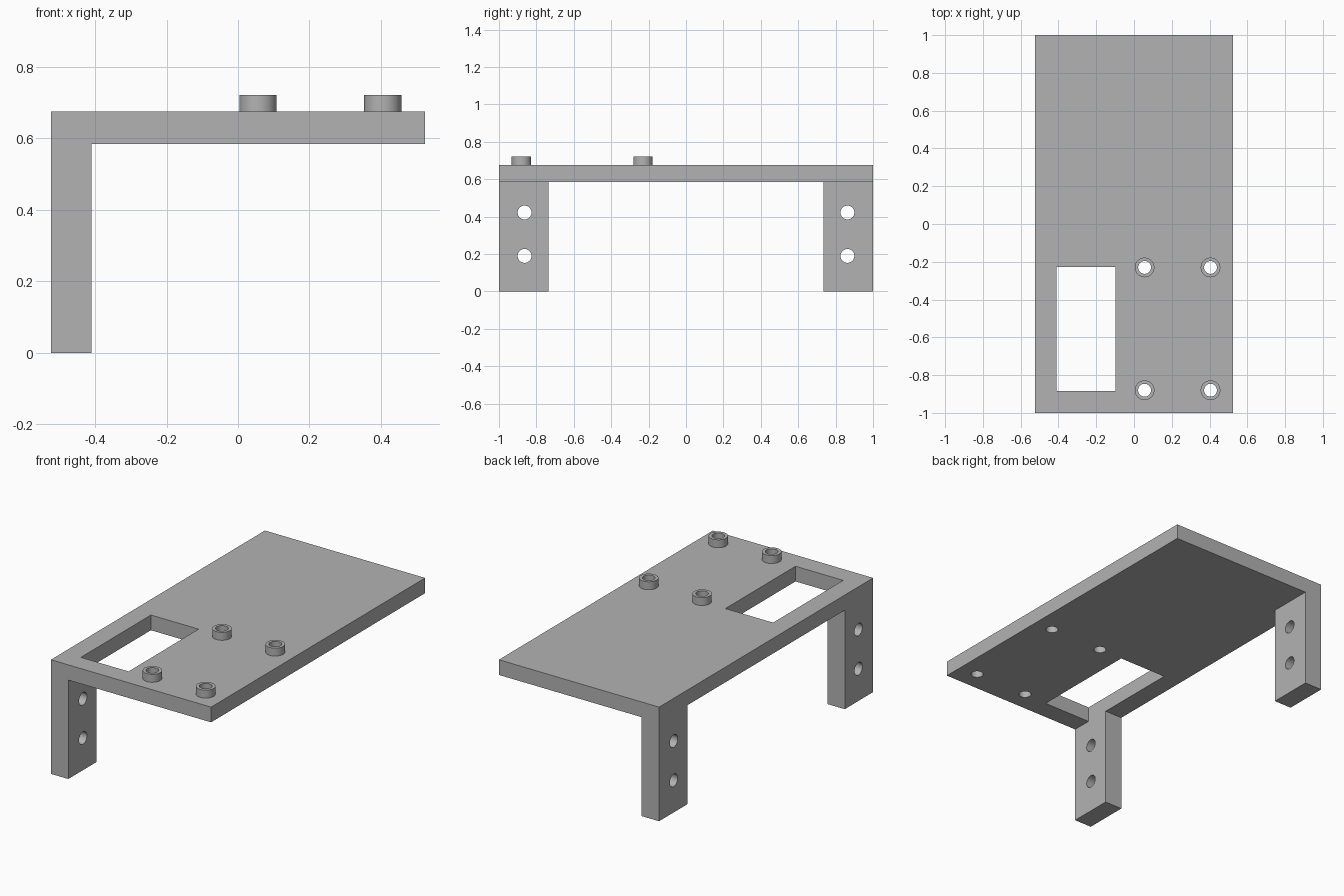
import bpy
import math

cube = bpy.data.objects.get("Cube")
if cube:
    bpy.data.objects.remove(cube, do_unlink=True)

grey = bpy.data.materials.new("plain grey")
grey.use_nodes = True
GREY = (0.45, 0.45, 0.45, 1)
grey.diffuse_color = GREY
grey.node_tree.nodes["Principled BSDF"].inputs["Base Color"].default_value = GREY


def box(name, x, y, z):
    """Box from (min, max) ranges."""
    centre = [(r[0] + r[1]) / 2 for r in (x, y, z)]
    bpy.ops.mesh.primitive_cube_add(size=1, location=centre)
    ob = bpy.context.object
    ob.name = name
    ob.scale = [r[1] - r[0] for r in (x, y, z)]
    bpy.ops.object.transform_apply(location=True, rotation=False, scale=True)
    ob.data.materials.append(grey)
    return ob


def rod(name, radius, depth, centre, along_x=False):
    rotation = (0, math.pi / 2, 0) if along_x else (0, 0, 0)
    bpy.ops.mesh.primitive_cylinder_add(vertices=48, radius=radius, depth=depth,
                                        location=centre, rotation=rotation)
    ob = bpy.context.object
    ob.name = name
    ob.data.materials.append(grey)
    return ob


def combine(target, tool, operation):
    """Apply a boolean and discard its tool."""
    mod = target.modifiers.new(operation.lower(), "BOOLEAN")
    mod.operation = operation
    mod.solver = "EXACT"
    mod.object = tool
    bpy.context.view_layer.objects.active = target
    bpy.ops.object.modifier_apply(modifier=mod.name)
    bpy.data.objects.remove(tool, do_unlink=True)


HALF_W, LEG_X = 0.524, -0.41
BASE, TOP, BOSS_TOP = 0.585, 0.675, 0.722

# Top plate
bracket = box("mounting_bracket", (-HALF_W, HALF_W), (-1, 1), (BASE, TOP))

# Two corner legs
for side in (-1, 1):
    y = sorted((side * 0.735, side))
    combine(bracket, box("leg", (-HALF_W, LEG_X), y, (0, BASE + 0.03)), "UNION")

# Standoff bosses
posts = [(x, y) for x in (0.056, 0.405) for y in (-0.88, -0.23)]
for x, y in posts:
    bottom = TOP - 0.03
    combine(bracket, rod("boss", 0.052, BOSS_TOP - bottom,
                         (x, y, (BOSS_TOP + bottom) / 2)), "UNION")

# Cable slot
combine(bracket, box("slot_cutter", (LEG_X, -0.098), (-0.883, -0.228),
                     (BASE - 0.1, TOP + 0.1)), "DIFFERENCE")

# Bores through bosses and plate
for x, y in posts:
    combine(bracket, rod("bore_cutter", 0.034, 0.5, (x, y, TOP)), "DIFFERENCE")

# Screw holes through the legs
for side in (-1, 1):
    for z in (0.19, 0.422):
        combine(bracket, rod("screw_cutter", 0.037, 0.4,
                             (-0.467, side * 0.863, z), True), "DIFFERENCE")

bpy.ops.object.select_all(action="DESELECT")
bracket.select_set(True)
bpy.context.view_layer.objects.active = bracket
bpy.ops.object.shade_smooth_by_angle(angle=math.radians(30))
